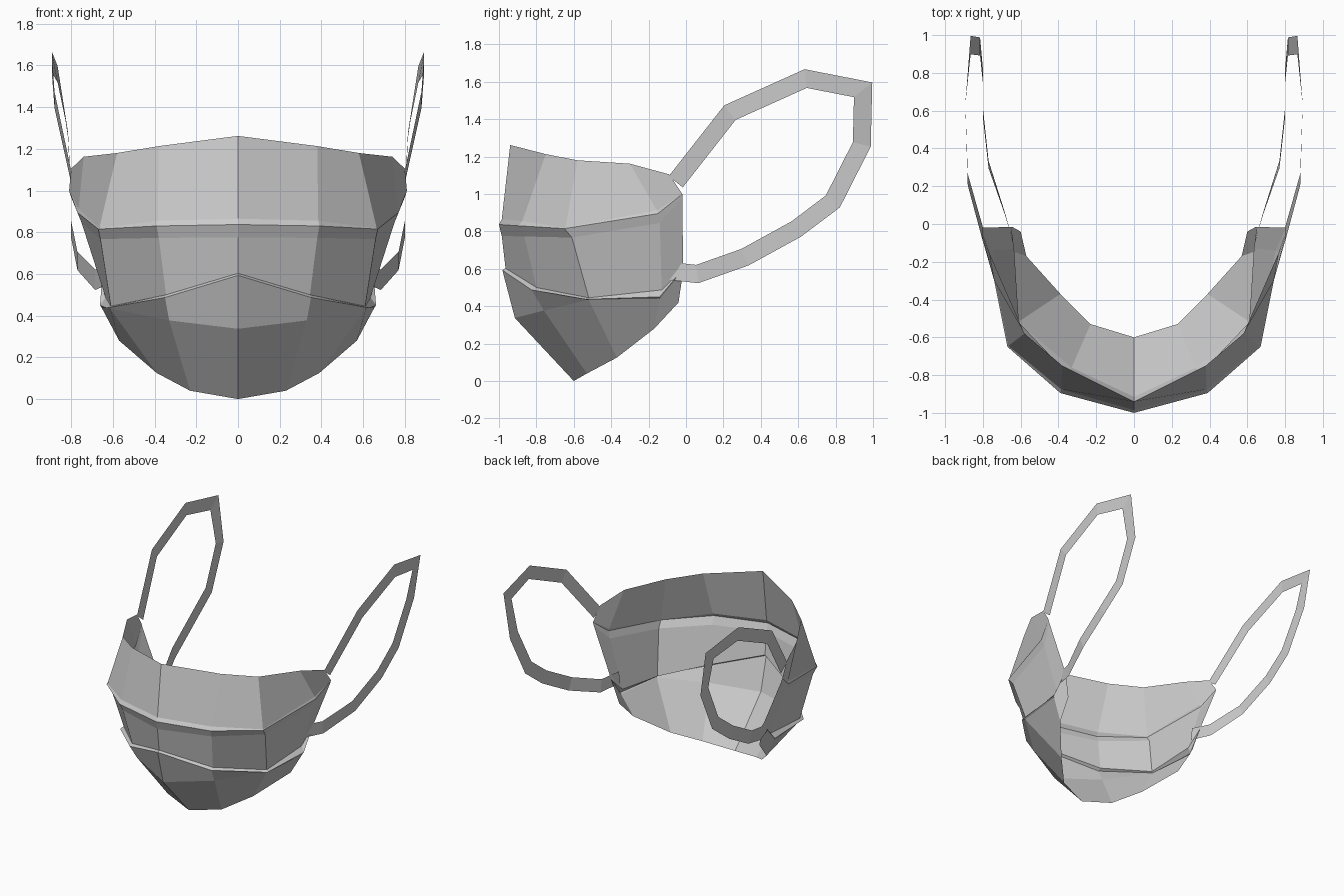
import bpy, bmesh
from mathutils import Vector

if "Cube" in bpy.data.objects:
    bpy.data.objects.remove(bpy.data.objects["Cube"])


def sheet(name, rows):
    """Flat-shaded open sheet bridging rows of points, mirrored across x = 0."""
    bm = bmesh.new()
    grid = [[bm.verts.new(p) for p in row] for row in rows]
    for a, b in zip(grid, grid[1:]):
        for i in range(len(a) - 1):
            bm.faces.new((a[i], b[i], b[i + 1], a[i + 1]))
    bmesh.ops.remove_doubles(bm, verts=bm.verts, dist=0.002)
    me = bpy.data.meshes.new(name)
    bm.to_mesh(me)
    bm.free()
    ob = bpy.data.objects.new(name, me)
    bpy.context.collection.objects.link(ob)
    mod = ob.modifiers.new("mirror", 'MIRROR')
    mod.use_clip = True
    mod.merge_threshold = 0.002
    return ob


# Mask cross rows, centre line to cheek edge
top = [(0, -.94, 1.262), (.38, -.75, 1.213), (.58, -.58, 1.18), (.74, -.30, 1.162), (.80, -.09, 1.105)]
lip = [(0, -1, .837), (.39, -.895, .83), (.67, -.65, .815), (.77, -.15, .895), (.81, -.02, 1.0)]
above_lip = [(0, -.985, .865), (.385, -.875, .855), (.665, -.645, .82), (.765, -.155, .912), (.81, -.02, 1.0)]
fold = [(0, -.985, .775), (.38, -.865, .773), (.66, -.61, .767), (.75, -.14, .845), (.803, -.02, .975)]
crease = [(0, -.965, .603), (.345, -.80, .50), (.61, -.52, .445), (.635, -.13, .487), (.65, -.015, .60)]
low_lip = [(0, -.982, .593), (.35, -.825, .487), (.63, -.54, .437), (.662, -.14, .45), (.65, -.015, .60)]
chin_bend = [(0, -.915, .337), (.33, -.76, .377), (.615, -.52, .435), (.655, -.14, .44), (.645, -.015, .59)]
chin = [(0, -.60, .0), (.23, -.53, .04), (.39, -.37, .125), (.57, -.17, .28), (.60, -.04, .42)]

# Pleated mask body
sheet("mask_body", [top, above_lip, lip, fold, crease, low_lip, chin_bend, chin])

# Ear loops: flat ribbon along a centre path, mitred in the side plane
path = [Vector(p) for p in (
    (.80, -.055, 1.065), (.88, .235, 1.435), (.893, .64, 1.617), (.865, .947, 1.557),
    (.815, .94, 1.265), (.80, .785, .96), (.80, .59, .813), (.77, .315, .662),
    (.685, .06, .572), (.64, -.10, .59))]


def side_normal(a, b):
    d = b - a
    return Vector((0, -d.z, d.y)).normalized()


outer, inner = [], []
for i, p in enumerate(path):
    n0 = side_normal(path[max(i - 1, 0)], path[max(i, 1)])
    last = len(path) - 1
    n1 = side_normal(path[min(i, last - 1)], path[min(i + 1, last)])
    n = (n0 + n1).normalized()
    off = n * (.048 / n.dot(n0))
    outer.append(p + off)
    inner.append(p - off)
sheet("ear_loops", [outer, inner])
